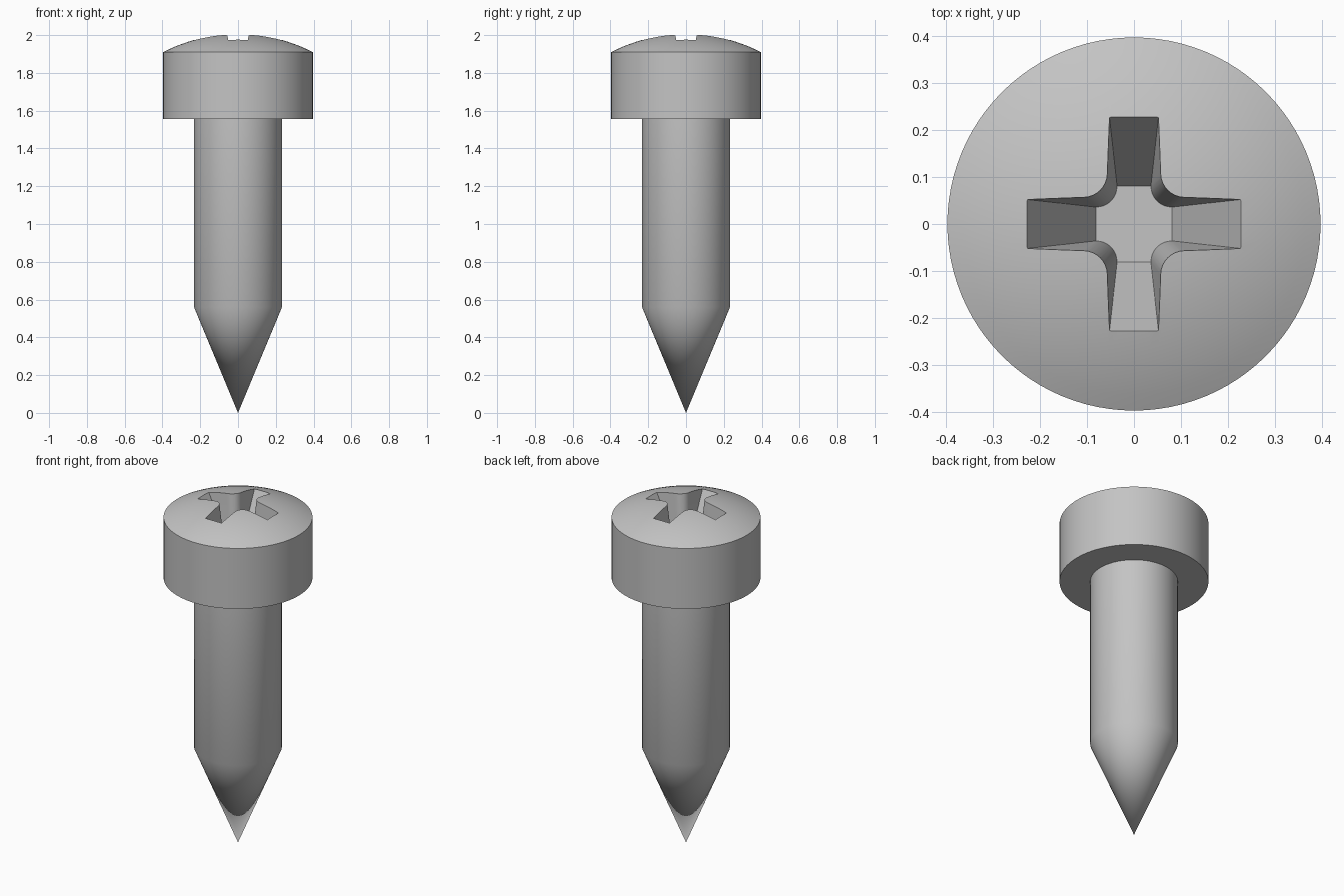
import bpy
import bmesh
from math import cos, sin, pi, sqrt

old = bpy.data.objects.get("Cube")
if old:
    bpy.data.objects.remove(old, do_unlink=True)

SIDES = 96
HEAD_R, RIM_Z, APEX_Z = 0.396, 1.91, 2.006
RECESS_FLOOR, RECESS_RIM, RECESS_TOP = 1.71, 1.975, 2.03

# Plain grey metal
steel = bpy.data.materials.new("grey_steel")
steel.use_nodes = True
colour = (0.55, 0.55, 0.55, 1)
steel.diffuse_color = colour
steel.node_tree.nodes["Principled BSDF"].inputs["Base Color"].default_value = colour


def make_object(name, bm):
    bmesh.ops.recalc_face_normals(bm, faces=bm.faces)
    mesh = bpy.data.meshes.new(name)
    bm.to_mesh(mesh)
    bm.free()
    mesh.materials.append(steel)
    obj = bpy.data.objects.new(name, mesh)
    bpy.context.collection.objects.link(obj)
    return obj


def lathe(name, profile):
    """Spin a closed (radius, height) profile around z."""
    bm = bmesh.new()
    verts = [bm.verts.new((r, 0, z)) for r, z in profile]
    edges = [bm.edges.new(pair) for pair in zip(verts, verts[1:])]
    bmesh.ops.spin(bm, geom=verts + edges, cent=(0, 0, 0), axis=(0, 0, 1),
                   angle=2 * pi, steps=SIDES, use_merge=True)
    bmesh.ops.remove_doubles(bm, verts=bm.verts, dist=0.0001)
    return make_object(name, bm)


def cross_outline(end, half, centre, radius, steps=8):
    """Cross with square arm ends and rounded inner corners."""
    quarter = [(end, half)]
    for i in range(steps + 1):
        a = 1.5 * pi - 0.5 * pi * i / steps
        quarter.append((centre + radius * cos(a), centre + radius * sin(a)))
    quarter.append((half, end))
    points = []
    for _ in range(4):
        points += quarter
        quarter = [(-y, x) for x, y in quarter]
    return points


# Pointed shank, cylindrical head and domed top in one profile
sphere_r = (HEAD_R ** 2 + (APEX_Z - RIM_Z) ** 2) / (2 * (APEX_Z - RIM_Z))
dome = []
for i in range(13):
    r = HEAD_R * (1 - i / 12)
    dome.append((r, APEX_Z - sphere_r + sqrt(sphere_r ** 2 - r ** 2)))
profile = [(0, 0), (0.233, 0.56), (0.233, 1.555), (HEAD_R, 1.555)] + dome
screw = lathe("screw_body", profile)

# Tapered cross recess, lofted from its floor through its rim
floor = cross_outline(0.081, 0.036, 0.080, 0.044)
rim = cross_outline(0.227, 0.052, 0.105, 0.050)
grow = (RECESS_TOP - RECESS_FLOOR) / (RECESS_RIM - RECESS_FLOOR)
bm = bmesh.new()
low = [bm.verts.new((x, y, RECESS_FLOOR)) for x, y in floor]
high = [bm.verts.new((a + (c - a) * grow, b + (d - b) * grow, RECESS_TOP))
        for (a, b), (c, d) in zip(floor, rim)]
for i in range(len(low)):
    j = (i + 1) % len(low)
    bm.faces.new((low[i], low[j], high[j], high[i]))
bm.faces.new(low)
bm.faces.new(high)
cutter = make_object("recess_cutter", bm)
cutter.hide_render = True

# Cut the recess, then smooth everything but the hard edges
cut = screw.modifiers.new("cross_recess", "BOOLEAN")
cut.operation = "DIFFERENCE"
cut.solver = "EXACT"
cut.object = cutter
bpy.ops.object.select_all(action="DESELECT")
screw.select_set(True)
bpy.context.view_layer.objects.active = screw
bpy.ops.object.modifier_apply(modifier=cut.name)
bpy.data.objects.remove(cutter, do_unlink=True)
bpy.ops.object.shade_smooth_by_angle(angle=pi / 6)
